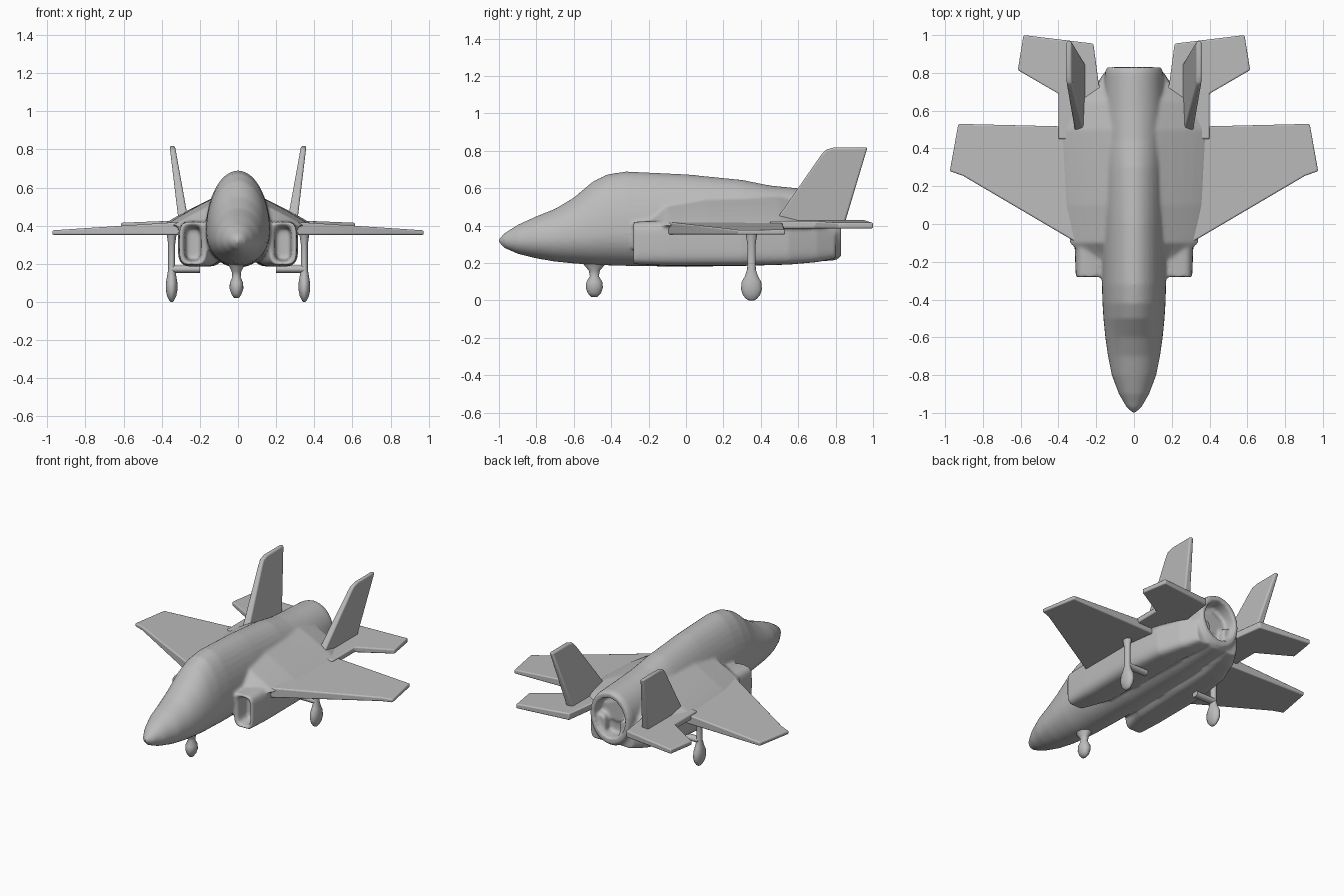
import bpy, bmesh
from math import sin, cos, pi
from mathutils import Vector

if "Cube" in bpy.data.objects:
    bpy.data.objects.remove(bpy.data.objects["Cube"])

grey = bpy.data.materials.new("matte_grey")
grey.use_nodes = True
grey.diffuse_color = (0.5, 0.5, 0.5, 1)
grey.node_tree.nodes["Principled BSDF"].inputs["Base Color"].default_value = (0.5, 0.5, 0.5, 1)


def loft(bm, rings):
    """Skin a row of rings into a closed shell."""
    rows = [[bm.verts.new(p) for p in ring] for ring in rings]
    n = len(rows[0])
    for a, b in zip(rows, rows[1:]):
        for i in range(n):
            j = (i + 1) % n
            bm.faces.new((a[i], a[j], b[j], b[i]))
    bm.faces.new(rows[0])
    bm.faces.new(rows[-1][::-1])


def ring_y(y, x0, x1, z0, zc, z1, power=2.0, n=40):
    """Superellipse section across y, with separate upper and lower heights."""
    pts = []
    for i in range(n):
        c, s = cos(2 * pi * i / n), sin(2 * pi * i / n)
        u = abs(c) ** (2 / power) * (1 if c > 0 else -1)
        v = abs(s) ** (2 / power)
        z = zc + (z1 - zc) * v if s > 0 else zc - (zc - z0) * v
        pts.append(Vector(((x0 + x1) / 2 + u * (x1 - x0) / 2, y, z)))
    return pts


def ring_z(z, x, y, rx, ry, n=20):
    return [Vector((x + rx * cos(2 * pi * i / n), y + ry * sin(2 * pi * i / n), z)) for i in range(n)]


def finish(name, bm, angle=None):
    bmesh.ops.recalc_face_normals(bm, faces=bm.faces)
    mesh = bpy.data.meshes.new(name)
    bm.to_mesh(mesh)
    bm.free()
    mesh.materials.append(grey)
    ob = bpy.data.objects.new(name, mesh)
    bpy.context.collection.objects.link(ob)
    if angle:
        bpy.ops.object.select_all(action='DESELECT')
        ob.select_set(True)
        bpy.context.view_layer.objects.active = ob
        bpy.ops.object.shade_smooth_by_angle(angle=angle)
    return ob


def plate(name, outline, upper, lower, bevel):
    """Mirrored slab: upper and lower map an outline point to its two surfaces."""
    bm = bmesh.new()
    loft(bm, [[upper(*p) for p in outline], [lower(*p) for p in outline]])
    ob = finish(name, bm, 0.6)
    mod = ob.modifiers.new("edge", 'BEVEL')
    mod.width, mod.segments = bevel, 3
    ob.modifiers.new("mirror", 'MIRROR')
    return ob


# Body: fuselage, intake ducts and shoulders fused into one smooth skin
body = bmesh.new()
fuselage = [  # y, half width, bottom, widest height, top
    (-1, .008, .31, .32, .33), (-.97, .04, .28, .32, .36), (-.9, .08, .25, .32, .405),
    (-.8, .118, .225, .325, .45), (-.7, .138, .208, .33, .49), (-.6, .152, .198, .34, .55),
    (-.5, .162, .19, .35, .635), (-.42, .167, .188, .36, .675), (-.32, .17, .185, .36, .69),
    (0, .17, .18, .36, .675), (.3, .17, .185, .37, .645), (.45, .17, .19, .38, .615),
    (.6, .165, .2, .4, .6), (.8, .155, .215, .41, .59), (.83, .145, .235, .41, .58),
    (.83, .115, .275, .41, .545), (.74, .11, .28, .41, .54)]
loft(body, [ring_y(y, -w, w, b, c, t) for y, w, b, c, t in fuselage])

duct = [  # y, inner, outer, bottom, top
    (-.18, .2, .272, .225, .385), (-.275, .19, .282, .212, .4), (-.285, .165, .308, .195, .42),
    (-.1, .1, .315, .185, .43), (.3, .08, .315, .185, .43), (.55, .08, .28, .192, .43),
    (.7, .06, .22, .205, .42), (.8, .05, .16, .225, .4)]
for side in (1, -1):
    loft(body, [ring_y(y, side * a, side * b, z0, (z0 + z1) / 2, z1, 4) for y, a, b, z0, z1 in duct])

shoulder = [  # y, half width, top
    (-.2, .24, .46), (-.1, .34, .57), (.1, .38, .6), (.5, .4, .6), (.65, .33, .57), (.75, .2, .5)]
loft(body, [ring_y(y, -w, w, .36, .4, t, 1.1) for y, w, t in shoulder])

ob = finish("body", body)
remesh = ob.modifiers.new("fuse", 'REMESH')
remesh.mode, remesh.voxel_size, remesh.use_smooth_shade = 'VOXEL', .01, True
smooth = ob.modifiers.new("soften", 'SMOOTH')
smooth.factor, smooth.iterations = .5, 6

# Main wings, thinning toward the tips
plate("wings", [(.1, -.1), (.31, -.095), (.905, .255), (.975, .28), (.93, .53), (.1, .51)],
      lambda x, y: Vector((x, y, .44 - .066 * x)),
      lambda x, y: Vector((x, y, .352)), .008)

# Tailplanes with the shelf that carries them
plate("tailplanes", [(.1, .45), (.4, .45), (.4, .69), (.615, .815), (.585, 1), (.215, .955), (.185, .73), (.1, .7)],
      lambda x, y: Vector((x, y, .44 - .04 * x)),
      lambda x, y: Vector((x, y, .385)), .008)

# Twin fins, leaning outward; outline runs in y and z
lean = lambda z: .285 + .15 * (z - .42)
half = lambda z: .026 - .03 * (z - .42)
plate("fins", [(.46, .4), (.72, .775), (.745, .805), (.79, .818), (.97, .818), (.845, .4)],
      lambda y, z: Vector((lean(z) + half(z), y, z)),
      lambda y, z: Vector((lean(z) - half(z), y, z)), .01)

# Nose gear: flared strut ending in a rounded wheel
bm = bmesh.new()
nose = [(.23, .06, .075), (.19, .04, .055), (.16, .025, .03), (.13, .022, .024), (.1, .035, .042),
        (.07, .036, .046), (.04, .026, .036), (.02, .012, .018)]
loft(bm, [ring_z(z, -.008, -.49, rx, ry) for z, rx, ry in nose])
finish("nose_gear", bm, 1)

# Main gear: slim strut, rounded wheel and a short brace to the belly
bm = bmesh.new()
main = [(.4, .035, .045), (.35, .025, .03), (.3, .018, .022), (.17, .018, .022), (.13, .025, .035),
        (.1, .03, .052), (.06, .03, .056), (.03, .024, .046), (.01, .014, .03), (0, .006, .015)]
loft(bm, [ring_z(z, .348, .35, rx, ry) for z, rx, ry in main])
loft(bm, [ring_y_pts for ring_y_pts in (
    [Vector((x, .35 + .025 * cos(k * pi / 6), .172 + .02 * sin(k * pi / 6))) for k in range(12)]
    for x in (.2, .35))])
finish("main_gear", bm, 1).modifiers.new("mirror", 'MIRROR')
